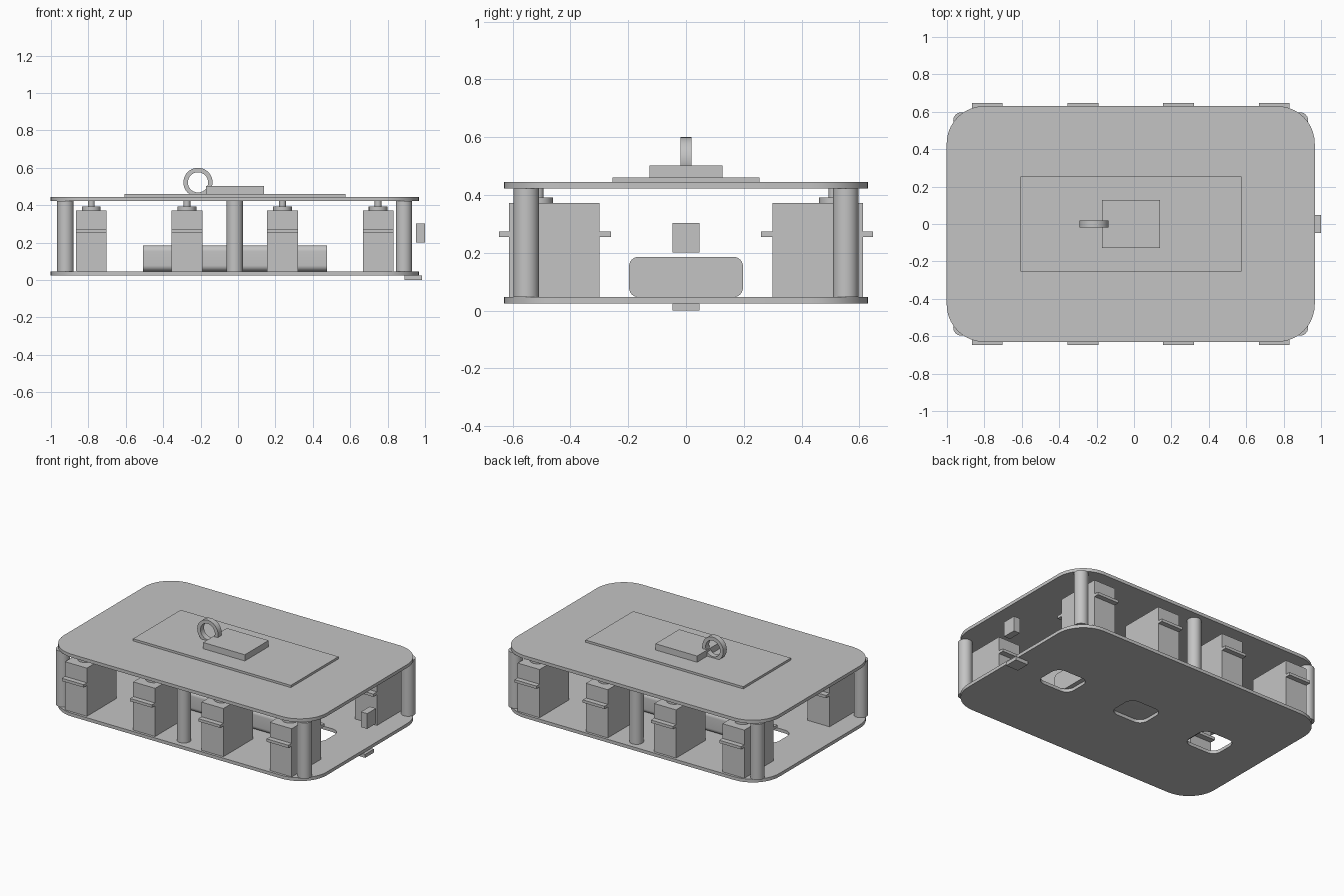
import bpy, bmesh, math
from mathutils import Vector

cube = bpy.data.objects.get("Cube")
if cube:
    bpy.data.objects.remove(cube, do_unlink=True)

grey = bpy.data.materials.new("plain_grey")
grey.use_nodes = True
colour = (0.55, 0.55, 0.55, 1)
grey.diffuse_color = colour
grey.node_tree.nodes["Principled BSDF"].inputs["Base Color"].default_value = colour

MID = -0.0175  # centre of the deck in x


def finish(name, bm):
    bmesh.ops.recalc_face_normals(bm, faces=bm.faces[:])
    mesh = bpy.data.meshes.new(name)
    bm.to_mesh(mesh)
    bm.free()
    mesh.materials.append(grey)
    mesh.shade_smooth()
    mesh.set_sharp_from_angle(angle=math.radians(30))
    obj = bpy.data.objects.new(name, mesh)
    bpy.context.scene.collection.objects.link(obj)
    return obj


def box(name, x, y, z):
    """Box from (low, high) ranges."""
    bm = bmesh.new()
    bmesh.ops.create_cube(bm, size=1)
    for v in bm.verts:
        v.co = [lo + (c + 0.5) * (hi - lo) for c, (lo, hi) in zip(v.co, (x, y, z))]
    return finish(name, bm)


def rounded(cu, cv, width, height, r, steps=10):
    """Rounded rectangle outline."""
    pts = []
    for quarter, (su, sv) in enumerate(((1, 1), (-1, 1), (-1, -1), (1, -1))):
        for i in range(steps + 1):
            a = math.pi / 2 * (quarter + i / steps)
            pts.append((cu + su * (width / 2 - r) + r * math.cos(a),
                        cv + sv * (height / 2 - r) + r * math.sin(a)))
    return pts


def circle(cu, cv, r, n=40):
    return [(cu + r * math.cos(math.tau * i / n), cv + r * math.sin(math.tau * i / n))
            for i in range(n)]


def prism(name, loops, lo, hi, axis="z"):
    """Extrude an outline, with optional hole outlines, along an axis."""
    bm = bmesh.new()
    for loop in loops:
        vs = [bm.verts.new((u, v, 0)) for u, v in loop]
        for i, v in enumerate(vs):
            bm.edges.new((vs[i - 1], v))
    bmesh.ops.triangle_fill(bm, use_beauty=True, use_dissolve=False, edges=bm.edges[:])
    base = bm.faces[:]
    new = bmesh.ops.extrude_face_region(bm, geom=base, use_keep_orig=True)["geom"]
    for v in [g for g in new if isinstance(g, bmesh.types.BMVert)]:
        v.co.z = 1
    for v in bm.verts:
        a, b, w = v.co.x, v.co.y, lo + v.co.z * (hi - lo)
        v.co = Vector({"x": (w, a, b), "y": (a, w, b), "z": (a, b, w)}[axis])
    return finish(name, bm)


# Decks: the lower one has three rounded slots
outline = rounded(MID, 0, 1.968, 1.26, 0.2)
slots = [rounded(MID + 0.587 * k, 0, 0.25, 0.205, 0.06) for k in (-1, 0, 1)]
prism("lower_deck", [outline] + slots, 0.024, 0.046)
prism("upper_deck", [outline], 0.423, 0.445)

# Spacer posts and upright actuators along both long sides
for side, label in ((-1, "front"), (1, "back")):
    for i in range(3):
        x = MID + (i - 1) * 0.905
        prism(f"{label}_post_{i + 1}", [circle(x, side * 0.553, 0.044)], 0.046, 0.423)
    for i in range(4):
        x = MID + (i - 1.5) * 0.511
        span = (x - 0.082, x + 0.082)
        name = f"{label}_actuator_{i + 1}"
        box(name + "_body", span, sorted((side * 0.299, side * 0.613)), (0.046, 0.372))
        box(name + "_flange", span, sorted((side * 0.26, side * 0.647)), (0.254, 0.273))
        prism(name + "_collar", [circle(x, side * 0.511, 0.05)], 0.372, 0.392)
        prism(name + "_shaft", [circle(x, side * 0.511, 0.018, 24)], 0.392, 0.423)

# Battery pack lying along the lower deck
prism("battery", [rounded(0, 0.116, 0.394, 0.139, 0.032)], -0.508, 0.475, "x")

# Sensors at the +x end
box("end_sensor", (0.953, 1.0), (-0.047, 0.047), (0.2, 0.303))
box("underside_sensor", (0.89, 0.985), (-0.047, 0.047), (0.0, 0.024))

# Boards and ring on top
box("main_board", (-0.607, 0.574), (-0.255, 0.255), (0.445, 0.46))
box("small_board", (-0.172, 0.14), (-0.127, 0.127), (0.46, 0.502))
prism("top_ring", [circle(-0.214, 0.522, 0.078), circle(-0.214, 0.522, 0.054)],
      -0.019, 0.019, "y")
